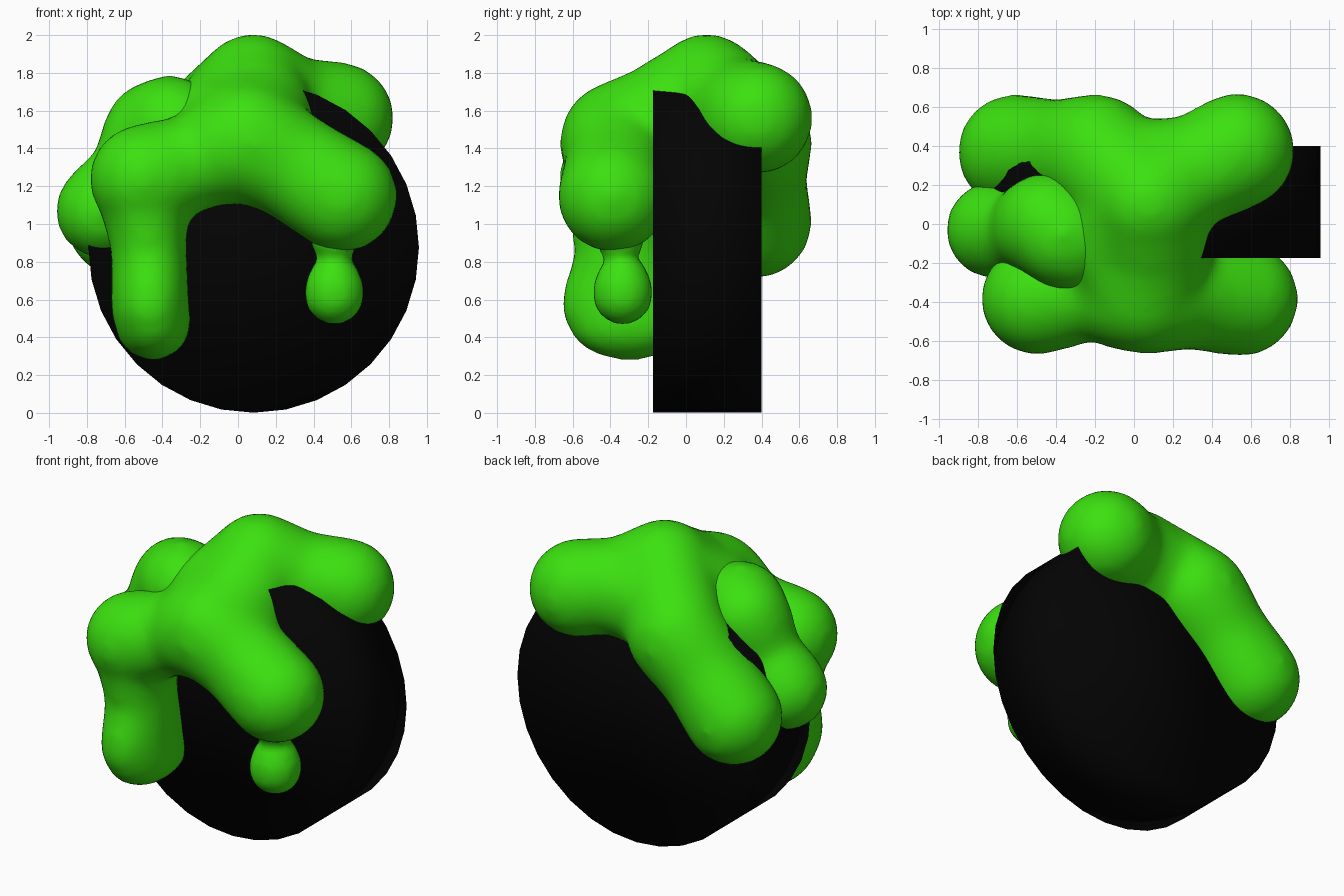
import bpy, bmesh, math
from mathutils import Vector, Matrix

if "Cube" in bpy.data.objects:
    bpy.data.objects.remove(bpy.data.objects["Cube"])


def material(name, color):
    m = bpy.data.materials.new(name)
    m.diffuse_color = color
    m.use_nodes = True
    m.node_tree.nodes["Principled BSDF"].inputs["Base Color"].default_value = m.diffuse_color
    return m


green = material("slime_green", (0.045, 0.75, 0.005, 1))
black = material("disc_black", (0.001, 0.001, 0.001, 1))


def blob(name, strands, voxel=0.035, smooth=14):
    """Strands are lists of (x, y, z, radius[, y stretch]) swept by spheres and fused."""
    bm = bmesh.new()

    def ball(p):
        mat = Matrix.Translation(p[:3]) @ Matrix.Diagonal((p[3], p[3] * p[4], p[3], 1))
        bmesh.ops.create_icosphere(bm, subdivisions=3, radius=1, matrix=mat)

    for strand in strands:
        pts = [tuple(p) + (1.0,) * (5 - len(p)) for p in strand]
        ball(pts[0])
        for a, b in zip(pts, pts[1:]):
            n = max(2, math.ceil((Vector(b[:3]) - Vector(a[:3])).length / 0.05))
            for i in range(1, n + 1):
                # eased radius gives soft waists between the lobes
                t = i / n
                e = t * t * (3 - 2 * t)
                ball([u + (v - u) * (t if k < 3 else e)
                      for k, (u, v) in enumerate(zip(a, b))])
    me = bpy.data.meshes.new(name)
    bm.to_mesh(me)
    bm.free()
    ob = bpy.data.objects.new(name, me)
    bpy.context.collection.objects.link(ob)
    me.materials.append(green)
    r = ob.modifiers.new("fuse", 'REMESH')
    r.mode = 'VOXEL'
    r.voxel_size = voxel
    r.use_smooth_shade = True
    s = ob.modifiers.new("soften", 'SMOOTH')
    s.factor = 0.5
    s.iterations = smooth
    return ob


# Black disc standing on its rim
bpy.ops.mesh.primitive_cylinder_add(vertices=32, radius=0.875, depth=0.575,
                                    location=(0.083, 0.113, 0.876),
                                    rotation=(math.pi / 2, 0, 0))
disc = bpy.context.object
disc.name = "disc"
disc.data.materials.append(black)
bpy.ops.object.shade_smooth()

# Main slime: crown over the rim, front arch, back arms and front drips
crown = (0.08, 0.11, 1.71, 0.30)
front = (0.05, -0.35, 1.44, 0.32)
blob("main_slime", [
    [crown, (0.08, -0.12, 1.53, 0.325), front],
    [(0.0, 0.08, 1.62, 0.30), (-0.09, -0.10, 1.50, 0.30), front],
    [front, (-0.22, -0.34, 1.33, 0.26), (-0.50, -0.385, 1.24, 0.29)],
    [front, (0.30, -0.36, 1.30, 0.29), (0.55, -0.385, 1.145, 0.298)],
    [(-0.50, -0.36, 1.2, 0.25, 1.1), (-0.47, -0.34, 0.85, 0.205, 1.25),
     (-0.465, -0.33, 0.56, 0.21, 1.6), (-0.45, -0.30, 0.48, 0.205, 1.6)],
    [crown, (0.28, 0.25, 1.60, 0.29), (0.53, 0.375, 1.56, 0.30)],
    [(0.08, 0.22, 1.56, 0.32), (0.28, 0.27, 1.58, 0.29)],
    [crown, (-0.19, 0.36, 1.44, 0.31), (-0.40, 0.36, 1.23, 0.285),
     (-0.61, 0.37, 1.01, 0.30)],
])

# Hanging droplet with its thin neck
blob("droplet", [
    [(0.51, -0.35, 0.93, 0.13), (0.51, -0.335, 0.815, 0.065),
     (0.51, -0.335, 0.65, 0.158), (0.51, -0.335, 0.625, 0.158)],
], voxel=0.025, smooth=5)

# Separate side slime running down the left rim
blob("side_slime", [
    [(-0.33, -0.08, 1.505, 0.27), (-0.36, -0.06, 1.515, 0.275),
     (-0.44, 0.0, 1.49, 0.27), (-0.58, -0.03, 1.27, 0.21),
     (-0.715, -0.03, 1.07, 0.255)],
])
